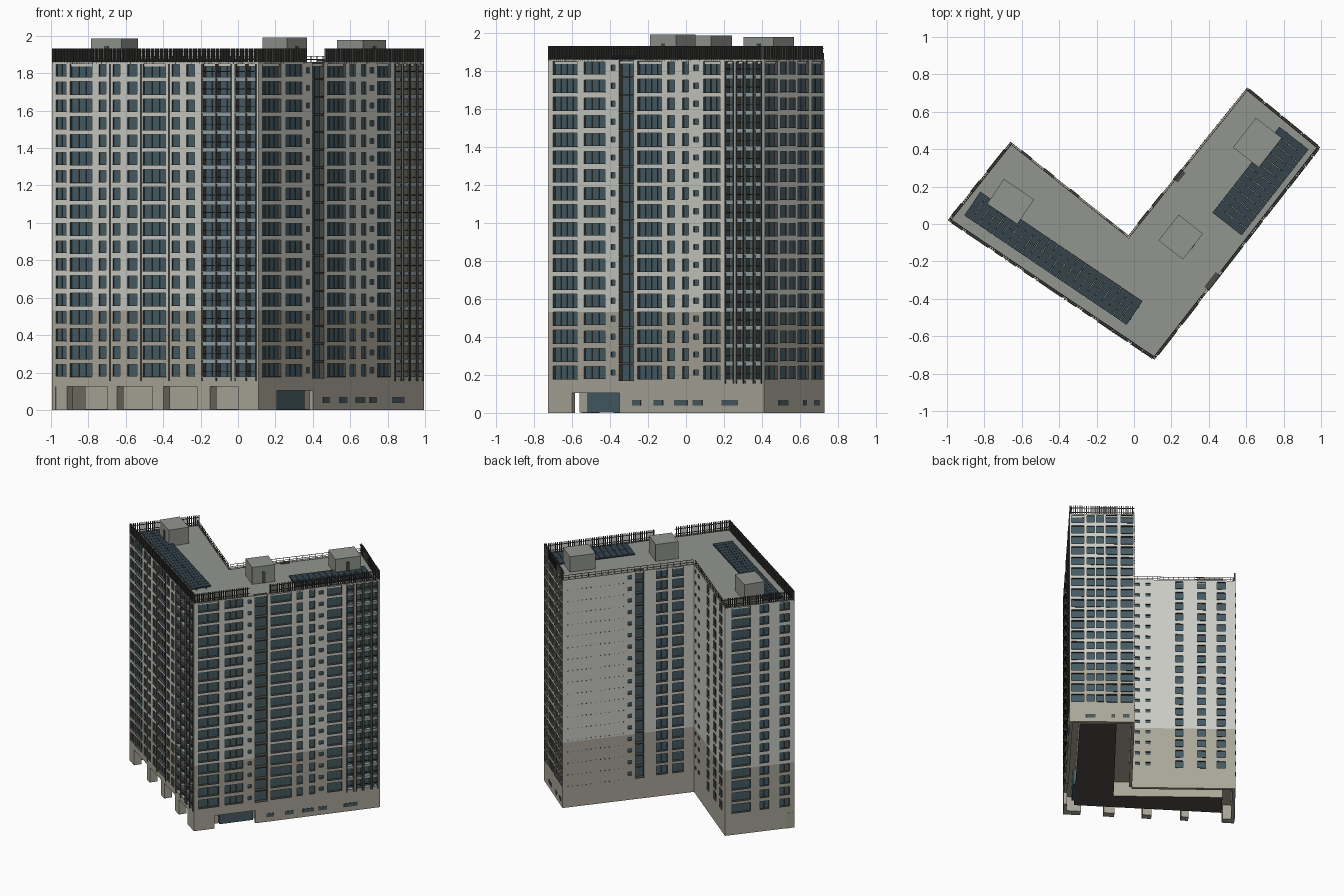
import bpy, bmesh
from mathutils import Vector
from mathutils.geometry import intersect_line_line

if "Cube" in bpy.data.objects:
    bpy.data.objects.remove(bpy.data.objects["Cube"])

# L-shaped footprint, counter-clockwise
A, B, C, D, E, F = [Vector(p) for p in
    [(-.995, .02), (.11, -.725), (.995, .41), (.605, .73), (-.03, -.06), (-.66, .44)]]
RING = [A, B, C, D, E, F]
Z0, ZTOP, SPLIT = .125, 1.86, .532
FLOORS = [.2125 + i * .0943 for i in range(18)]


def mat(name, r, g, b):
    m = bpy.data.materials.new(name)
    m.diffuse_color = (r, g, b, 1)
    m.use_nodes = True
    m.node_tree.nodes["Principled BSDF"].inputs["Base Color"].default_value = m.diffuse_color
    return m


MATS = [mat("upper_wall", .6, .6, .56), mat("lower_wall", .4, .385, .32),
        mat("glass", .06, .105, .125), mat("dark_metal", .07, .07, .065),
        mat("roof_grey", .29, .3, .28), mat("spandrel", .3, .36, .37),
        mat("under_floor", .08, .075, .07), mat("solar", .035, .055, .07)]
UP, LOW, GLASS, DARK, ROOF, SPAN, UNDER, SOLAR = range(8)


class Part:
    """Mesh collector working in the frame of a line P-Q: (along, outward, z)."""
    def __init__(self, name, P=Vector((0, 0)), Q=Vector((1, 0))):
        self.bm, self.name = bmesh.new(), name
        self.frame(P, Q)

    def frame(self, P, Q):
        self.P, self.L = P, (Q - P).length
        self.u = (Q - P).normalized()
        self.n = Vector((self.u.y, -self.u.x))

    def pt(self, s, d, z):
        p = self.P + self.u * s + self.n * d
        return self.bm.verts.new((p.x, p.y, z))

    def face(self, pts, m):
        self.bm.faces.new([self.pt(*p) for p in pts]).material_index = m

    def box(self, s0, s1, d0, d1, z0, z1, m):
        lo = [(s0, d1), (s1, d1), (s1, d0), (s0, d0)]
        a = [self.pt(s, d, z0) for s, d in lo]
        b = [self.pt(s, d, z1) for s, d in lo]
        quads = [a[::-1], b] + [[a[i], a[(i + 1) % 4], b[(i + 1) % 4], b[i]] for i in range(4)]
        for q in quads:
            self.bm.faces.new(q).material_index = m

    def prism(self, ring, z0, z1, mside, mtop, mbot):
        a = [self.bm.verts.new((p.x, p.y, z0)) for p in ring]
        b = [self.bm.verts.new((p.x, p.y, z1)) for p in ring]
        self.bm.faces.new(a[::-1]).material_index = mbot
        self.bm.faces.new(b).material_index = mtop
        for i in range(len(a)):
            j = (i + 1) % len(a)
            self.bm.faces.new([a[i], a[j], b[j], b[i]]).material_index = mside

    def done(self):
        me = bpy.data.meshes.new(self.name)
        self.bm.to_mesh(me)
        self.bm.free()
        for m in MATS:
            me.materials.append(m)
        bpy.context.collection.objects.link(bpy.data.objects.new(self.name, me))


def inset(ring, ds):
    n, lines, out = len(ring), [], []
    for i in range(n):
        p, q = ring[i], ring[(i + 1) % n]
        u = (q - p).normalized()
        off = Vector((-u.y, u.x)) * ds[i]
        lines.append(((p + off).to_3d(), (q + off).to_3d()))
    for i in range(n):
        out.append(intersect_line_line(*lines[i - 1], *lines[i])[0].to_2d())
    return out


# half-height and recess of each window kind
KIND = {'w': (.031, .012), 's': (.014, .01), 'g': (.035, .018), 'v': (.042, .03), 'b': (.035, .03)}


def facade(name, P, Q, cols):
    f = Part(name, P, Q)

    def wall(s0, s1, z0, z1, m=None):
        if z0 < SPLIT < z1:
            wall(s0, s1, z0, SPLIT, m)
            wall(s0, s1, SPLIT, z1, m)
            return
        if m is None or z0 < .13 or z1 > 1.855:
            m = LOW if z1 <= SPLIT + .001 else UP
        f.face([(s0, 0, z0), (s1, 0, z0), (s1, 0, z1), (s0, 0, z1)], m)

    s = 0
    for t0, t1, k in cols:
        a, b = t0 * f.L, t1 * f.L
        h, r = KIND[k]
        wall(s, a, Z0, ZTOP)
        z = Z0
        for c in FLOORS:
            wall(a, b, z, c - h, {'b': SPAN, 'v': DARK}.get(k))
            o = [(a, c - h), (b, c - h), (b, c + h), (a, c + h)]
            for i in range(4):
                p, q = o[i], o[(i + 1) % 4]
                f.face([(p[0], 0, p[1]), (q[0], 0, q[1]), (q[0], -r, q[1]), (p[0], -r, p[1])], DARK)
            f.face([(x, -r, y) for x, y in o], GLASS)
            # mullions
            n = max(1, round((b - a) / .042))
            for i in range(1, n):
                x = a + (b - a) * i / n
                f.box(x - .0018, x + .0018, -r, -r + .005, c - h, c + h, DARK)
            if k == 'b':  # balcony slab and rail
                f.box(a - .004, b + .004, -r, .004, c - h - .006, c - h, SPAN)
                f.box(a, b, -.004, .002, c - .008, c - .004, DARK)
            elif k != 's':  # sill
                f.box(a - .002, b + .002, -r, .003, c - h - .003, c - h, DARK)
            z = c + h
        wall(a, b, z, ZTOP)
        if k == 'b':  # posts beside the balconies
            for x in (a - .006, b + .002):
                f.box(x, x + .004, 0, .006, .155, 1.85, DARK)
        s = b
    wall(s, f.L, Z0, ZTOP)
    return f


# facades
f = facade("front_left_facade", A, B, [
    (.02, .068, 'w'), (.087, .193, 'g'), (.227, .261, 'w'), (.295, .329, 'w'), (.367, .411, 'w'),
    (.44, .55, 'g'), (.58, .618, 'w'), (.652, .69, 'w'), (.73, .79, 'b'), (.8, .865, 'b'),
    (.89, .935, 'b'), (.945, .985, 'b')])
for t in (.28, .43, .565):  # downpipes
    f.box(t * f.L, t * f.L + .005, 0, .006, .155, 1.85, DARK)
f.done()
facade("front_right_facade", B, C, [
    (.023, .134, 'g'), (.166, .263, 'w'), (.29, .309, 's'), (.327, .396, 'v'), (.415, .525, 'g'),
    (.553, .585, 'w'), (.622, .65, 'w'), (.673, .696, 's'), (.719, .797, 'g'), (.825, .857, 'b'),
    (.876, .903, 'b'), (.917, .949, 'b'), (.963, .986, 'b')]).done()
facade("right_end_facade", C, D, [
    (.03, .22, 'g'), (.27, .38, 'w'), (.41, .52, 'w'), (.56, .73, 'g'), (.79, .97, 'g')]).done()
f = facade("rear_right_facade", D, E, [
    (.5, .53, 's'), (.555, .62, 'v'), (.715, .8, 'g'), (.835, .92, 'g')])
for c in FLOORS:  # rows of small vents
    for i in range(13):
        x = (.04 + i * .035) * f.L
        f.box(x, x + .006, 0, .003, c - .045, c - .04, DARK)
f.done()
facade("rear_left_facade", E, F, [
    (.03, .07, 's'), (.13, .18, 's'), (.42, .49, 'w'), (.63, .71, 'w'), (.82, .9, 'w')]).done()
facade("left_end_facade", F, A, [(.1, .37, 'g'), (.5, .63, 'w'), (.79, .93, 'w')]).done()

# roof deck and the soffit above the arcade
p = Part("roof_deck_and_soffit")
p.prism(inset(RING, [.012] * 6), 1.835, 1.852, UP, ROOF, ROOF)
p.prism(inset(RING, [.001] * 6), Z0 + .002, Z0 + .012, LOW, LOW, LOW)
p.done()

# ground floor core, set back from the outer shell
p = Part("ground_floor_core")
p.prism(inset(RING, [.15, .08, .03, .14, .14, .1]), .001, Z0 + .004, LOW, LOW, UNDER)
p.done()

# ground floor shell: arcade pillars on the front left, walls elsewhere
p = Part("arcade_pillars_and_ground_walls", A, B)
for a, b in [(0, .072), (.27, .315), (.486, .54), (.703, .766), (.9, 1)]:
    p.box(a * p.L, b * p.L, -.06, 0, 0, Z0, LOW)
for P, Q, spans in [(B, C, [(0, .11), (.33, 1)]), (C, D, [(0, 1)]), (D, E, [(0, 1)]),
                    (E, F, [(0, 1)]), (F, A, [(0, 1)])]:
    p.frame(P, Q)
    for a, b in spans:
        p.box(a * p.L, b * p.L, -.025, 0, 0, Z0, LOW)
p.done()

# entrance glazing and ground-level windows
p = Part("ground_floor_windows", B, C)
p.box(.11 * p.L, .33 * p.L, -.025, 0, .105, Z0, LOW)
p.box(.15 * p.L, .33 * p.L, -.08, -.06, .001, Z0, GLASS)
for P, Q, ts in [(B, C, [(.39, .43), (.49, .535), (.585, .645), (.67, .715), (.805, .88)]),
                 (C, D, [(.24, .4), (.64, .7), (.82, .92)])]:
    p.frame(P, Q)
    for a, b in ts:
        p.box(a * p.L, b * p.L, -.01, .002, .038, .068, DARK)
        p.box(a * p.L + .004, b * p.L - .004, 0, .003, .042, .064, GLASS)
p.done()

# tall slatted roof screen
p = Part("roof_screen")
for P, Q, spans in [(A, B, [(0, 1)]), (B, C, [(0, .3), (.41, 1)]), (C, D, [(0, 1)]), (F, A, [(0, 1)])]:
    p.frame(P, Q)
    for a, b in spans:
        a, b = a * p.L, b * p.L
        n = round((b - a) / .0145)
        for i in range(n):
            s = a + (b - a - .005) * i / n
            p.box(s, s + .005, -.012, 0, ZTOP - .01, 1.932, DARK)
        for z in (1.875, 1.915):
            p.box(a, b, -.014, -.01, z, z + .005, DARK)
p.done()

# low railing along the inner courtyard edges
p = Part("roof_railing")
for P, Q in [(D, E), (E, F)]:
    p.frame(P, Q)
    for z in (1.872, 1.89):
        p.box(0, p.L, -.012, -.009, z, z + .003, DARK)
    for i in range(21):
        s = i / 20 * (p.L - .004)
        p.box(s, s + .003, -.012, -.008, 1.85, 1.893, DARK)
p.done()

# rooftop stair and lift housings, each with a door
for name, c, e, l, w, top in [("left_roof_house", (-.66, .12), (A, B), .195, .16, 1.985),
                              ("middle_roof_house", (.25, -.07), (B, C), .175, .165, 1.99),
                              ("right_roof_house", (.66, .435), (B, C), .2, .175, 1.977)]:
    u = (e[1] - e[0]).normalized()
    p = Part(name, Vector(c), Vector(c) + u)
    p.box(-l / 2, l / 2, -w / 2, w / 2, 1.845, top, ROOF)
    p.box(-.012, .014, w / 2, w / 2 + .003, 1.85, 1.945, DARK)
    p.done()

# solar panel fields: two rows of tilted-free modules
for name, c, e, l, w, n in [("left_solar_panels", (-.43, -.185), (A, B), 1.05, .155, 23),
                            ("right_solar_panels", (.678, .23), (B, C), .585, .2, 13)]:
    u = (e[1] - e[0]).normalized()
    p = Part(name, Vector(c), Vector(c) + u)
    for i in range(n):
        s = -l / 2 + l * i / n
        for j in range(2):
            d = -w / 2 + j * w / 2
            p.box(s, s + l / n - .003, d, d + w / 2 - .002, 1.862, 1.872, SOLAR)
    for d in (-w / 4, w / 4):
        p.box(-l / 2, l / 2, d - .005, d + .005, 1.85, 1.862, DARK)
    p.done()
